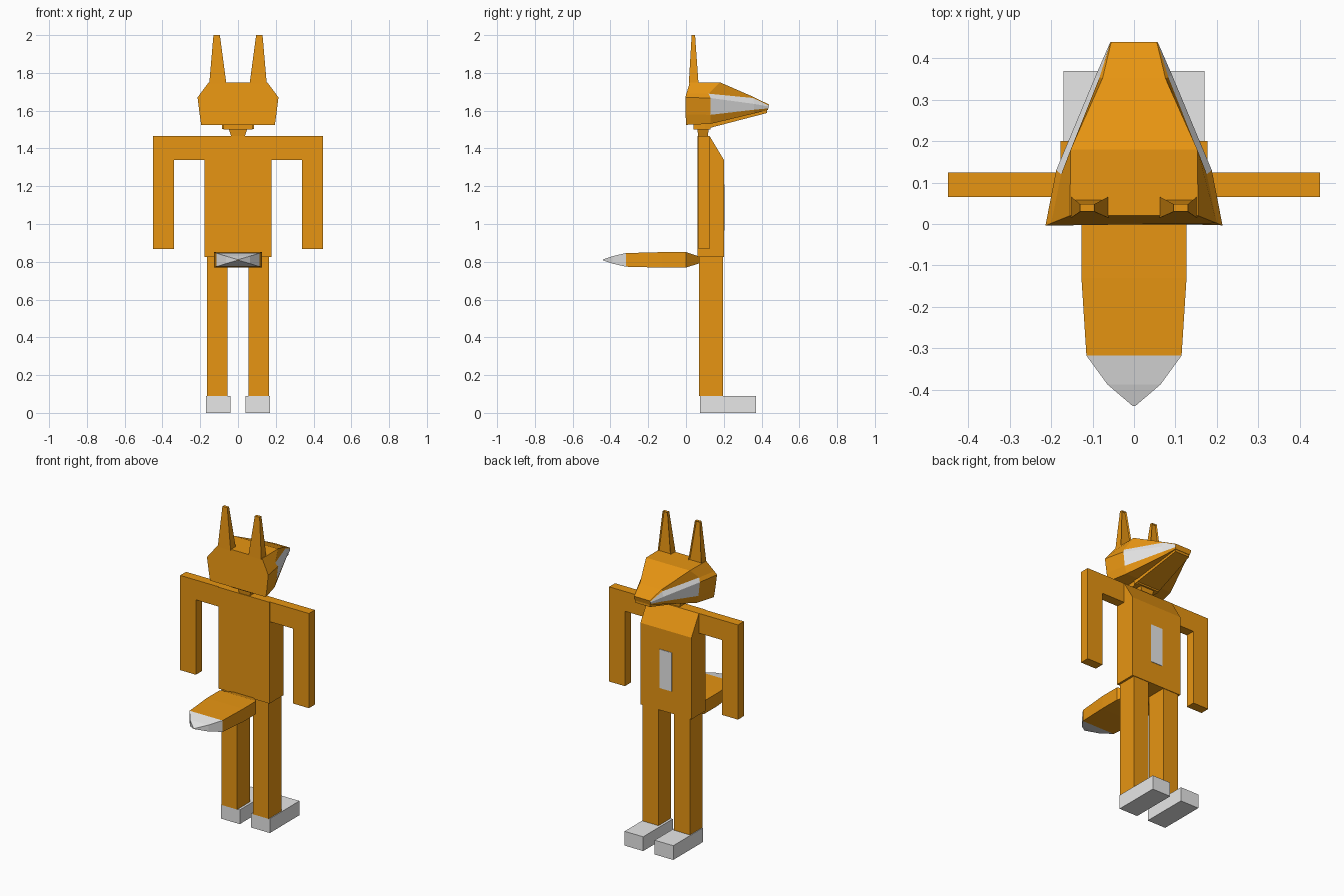
import bpy
import bmesh

if "Cube" in bpy.data.objects:
    bpy.data.objects.remove(bpy.data.objects["Cube"])


def material(name, rgb):
    m = bpy.data.materials.new(name)
    m.diffuse_color = (*rgb, 1.0)
    m.use_nodes = True
    m.node_tree.nodes["Principled BSDF"].inputs["Base Color"].default_value = m.diffuse_color
    return m


ORANGE = material("fox_orange", (0.8, 0.3, 0.006))
WHITE = material("pale_fur", (0.8, 0.8, 0.8))


def finish(name, bm, mats):
    bmesh.ops.recalc_face_normals(bm, faces=bm.faces)
    me = bpy.data.meshes.new(name)
    bm.to_mesh(me)
    bm.free()
    for m in mats:
        me.materials.append(m)
    ob = bpy.data.objects.new(name, me)
    bpy.context.collection.objects.link(ob)
    return ob


def loft(name, rings, mats=(ORANGE,), rule=None, groove=None):
    """Skin closed rings of points; rule(ring, side) gives a material index."""
    bm = bmesh.new()
    vs = [[bm.verts.new(p) for p in r] for r in rings]
    n = len(rings[0])
    sides = []
    for i in range(len(vs) - 1):
        for j in range(n):
            k = (j + 1) % n
            f = bm.faces.new((vs[i][j], vs[i][k], vs[i + 1][k], vs[i + 1][j]))
            f.material_index = rule(i, j) if rule else 0
            sides.append(f)
    bm.faces.new(vs[0])
    bm.faces.new(vs[-1])
    bmesh.ops.recalc_face_normals(bm, faces=bm.faces)
    if groove is not None:
        bmesh.ops.inset_individual(bm, faces=[sides[groove]], thickness=0.007, depth=-0.008)
    return finish(name, bm, mats)


def rect_z(x0, x1, y0, y1, z):
    return [(x0, y0, z), (x1, y0, z), (x1, y1, z), (x0, y1, z)]


def rect_y(y, w, z0, z1):
    return [(-w, y, z0), (w, y, z0), (w, y, z1), (-w, y, z1)]


def box(name, x0, x1, y0, y1, z0, z1, mat=ORANGE):
    return loft(name, [rect_z(x0, x1, y0, y1, z0), rect_z(x0, x1, y0, y1, z1)], (mat,))


# Torso with sloping chest, and the belly patch
side = [(0.06, 0.825), (0.20, 0.825), (0.20, 1.34), (0.125, 1.465), (0.06, 1.465)]
loft("torso", [[(x, y, z) for y, z in side] for x in (-0.178, 0.178)])
box("belly_patch", -0.042, 0.042, 0.196, 0.203, 0.965, 1.21, WHITE)

# Arms, legs, feet and ears on both sides
for s, tag in ((-1, "left"), (1, "right")):
    arm = [(0.17, 1.465), (0.45, 1.465), (0.45, 0.867), (0.34, 0.867), (0.34, 1.34), (0.17, 1.34)]
    loft("arm_" + tag, [[(s * x, y, z) for x, z in arm] for y in (0.065, 0.124)])
    xs = sorted((s * 0.055, s * 0.165))
    box("leg_" + tag, *xs, 0.07, 0.196, 0.09, 0.826)
    xs = sorted((s * 0.04, s * 0.17))
    box("foot_" + tag, *xs, 0.075, 0.37, 0.0, 0.09, WHITE)
    base = sorted((s * 0.062, s * 0.152))
    tip = sorted((s * 0.096, s * 0.130))
    loft("ear_" + tag, [rect_z(*base, 0.015, 0.066, 1.745),
                        rect_z(*tip, 0.03, 0.048, 2.0)], groove=2)

# Neck and collar
loft("neck", [rect_z(-0.035, 0.035, 0.065, 0.115, 1.46),
              rect_z(-0.05, 0.05, 0.06, 0.12, 1.505)])
box("collar", -0.078, 0.078, 0.04, 0.13, 1.50, 1.53)

# Head: half sections from bottom edge up to crown edge, mirrored across x
halves = [
    [(0.195, 0.0, 1.525), (0.203, -0.002, 1.58), (0.214, -0.004, 1.67),
     (0.20, 0.002, 1.69), (0.155, 0.02, 1.75)],
    [(0.165, 0.13, 1.53), (0.178, 0.13, 1.578), (0.188, 0.13, 1.667),
     (0.176, 0.12, 1.69), (0.153, 0.18, 1.75)],
    [(0.075, 0.36, 1.585), (0.085, 0.36, 1.605), (0.092, 0.36, 1.636),
     (0.083, 0.355, 1.667), (0.076, 0.352, 1.675)],
    [(0.052, 0.432, 1.603), (0.056, 0.436, 1.612), (0.058, 0.438, 1.622),
     (0.057, 0.439, 1.627), (0.055, 0.44, 1.632)],
]
rings = [h + [(-x, y, z) for x, y, z in reversed(h)] for h in halves]
loft("head", rings, (ORANGE, WHITE),
     lambda i, j: int(i > 0 and j in (1, 2, 6, 7)))

# Lower jaw
loft("jaw", [rect_y(0.10, 0.085, 1.502, 1.56), rect_y(0.43, 0.05, 1.588, 1.612)])

# Tail with a pale tip
c = 0.81
tail = [(0.07, 0.06, 0.018), (0.0, 0.127, 0.041), (-0.13, 0.127, 0.041),
        (-0.318, 0.115, 0.036), (-0.388, 0.064, 0.02), (-0.44, 0.003, 0.002)]
loft("tail", [rect_y(y, w, c - h, c + h) for y, w, h in tail],
     (ORANGE, WHITE), lambda i, j: int(i >= 3))
